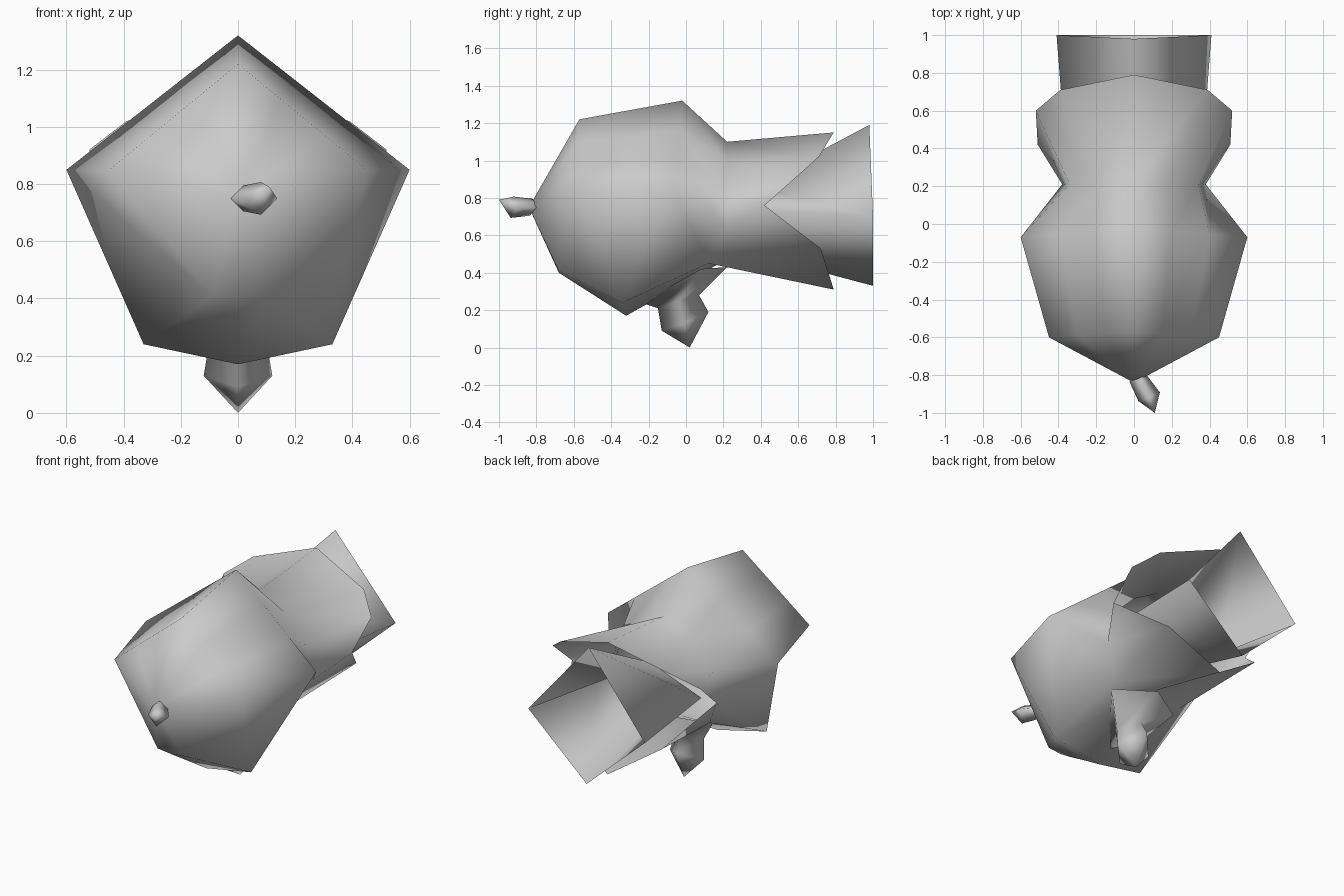
import bpy
from mathutils import Vector

cube = bpy.data.objects.get("Cube")
if cube:
    bpy.data.objects.remove(cube, do_unlink=True)

grey = bpy.data.materials.new("plain grey")
grey.use_nodes = True
colour = (0.6, 0.6, 0.6, 1)
grey.diffuse_color = colour
grey.node_tree.nodes["Principled BSDF"].inputs["Base Color"].default_value = colour


def mirror_ring(half):
    """Close a half outline, listed from top to bottom, across x = 0."""
    half = [Vector(p) for p in half]
    other = [Vector((-p.x, p.y, p.z)) for p in reversed(half[1:-1])]
    return half + other


def loft(name, rings, start=None, tip=None):
    """Skin equal rings of points, with optional closing points at the ends."""
    n = len(rings[0])
    verts = [p for ring in rings for p in ring]
    last = len(verts) - n
    faces = []
    for r in range(len(rings) - 1):
        for i in range(n):
            j = (i + 1) % n
            faces.append((r * n + i, r * n + j, r * n + n + j, r * n + n + i))
    if start:
        verts.append(Vector(start))
        faces += [((i + 1) % n, i, len(verts) - 1) for i in range(n)]
    if tip:
        verts.append(Vector(tip))
        faces += [(last + i, last + (i + 1) % n, len(verts) - 1) for i in range(n)]
    mesh = bpy.data.meshes.new(name)
    mesh.from_pydata(verts, [], faces)
    mesh.materials.append(grey)
    mesh.shade_smooth()
    obj = bpy.data.objects.new(name, mesh)
    bpy.context.collection.objects.link(obj)


def body_ring(top, side, low, bottom):
    """Angular section with two extra points along each sloping roof edge."""
    t, s = Vector(top), Vector(side)
    return mirror_ring([t, t.lerp(s, 1 / 3), t.lerp(s, 2 / 3), s, low, bottom])


# Angular body, pinched at the neck and flaring to a notched open skirt
neck = mirror_ring([
    (0, .22, 1.1), (.18, .22, 1), (.34, .21, .84),
    (.38, .21, .63), (.25, .12, .45), (0, .18, .45)])
skirt_rim = mirror_ring([
    (0, .79, 1.15), (.39, .71, 1.02), (.52, .6, .92),
    (.51, .42, .76), (.33, .72, .53), (0, .79, .31)])
loft("body", [
    body_ring((0, -.57, 1.22), (.45, -.6, .85), (.09, -.68, .41), (0, -.68, .4)),
    body_ring((0, -.02, 1.32), (.6, -.07, .85), (.33, -.34, .24), (0, -.32, .17)),
    neck, skirt_rim], start=(0, -.84, .75))

# Open diamond tail set inside the skirt
loft("tail", [
    mirror_ring([(0, .36, .86), (.36, .36, .73), (0, .36, .5)]),
    mirror_ring([(0, .98, 1.19), (.41, 1, .7), (0, 1, .33)])])

# Small pointed foot on a wide base below the body
loft("foot", [
    mirror_ring([(0, .22, .43), (.24, .08, .42), (0, -.24, .24)]),
    mirror_ring([(0, .07, .28), (.1, -.04, .25), (0, -.15, .21)]),
    mirror_ring([(0, .12, .19), (.12, -.01, .13), (0, -.13, .09)])],
    tip=(0, .02, 0))


# Little crooked nose at the front
def nose_ring(x, y, z, radius):
    directions = ((0, 0, 1), (-1, -.3, 0), (0, -.3, -1), (1, .5, 0))
    return [Vector((x, y, z)) + Vector(d) * radius for d in directions]


loft("nose", [nose_ring(.02, -.82, .75, .045), nose_ring(.08, -.92, .75, .057)],
     tip=(.11, -1, .79))
